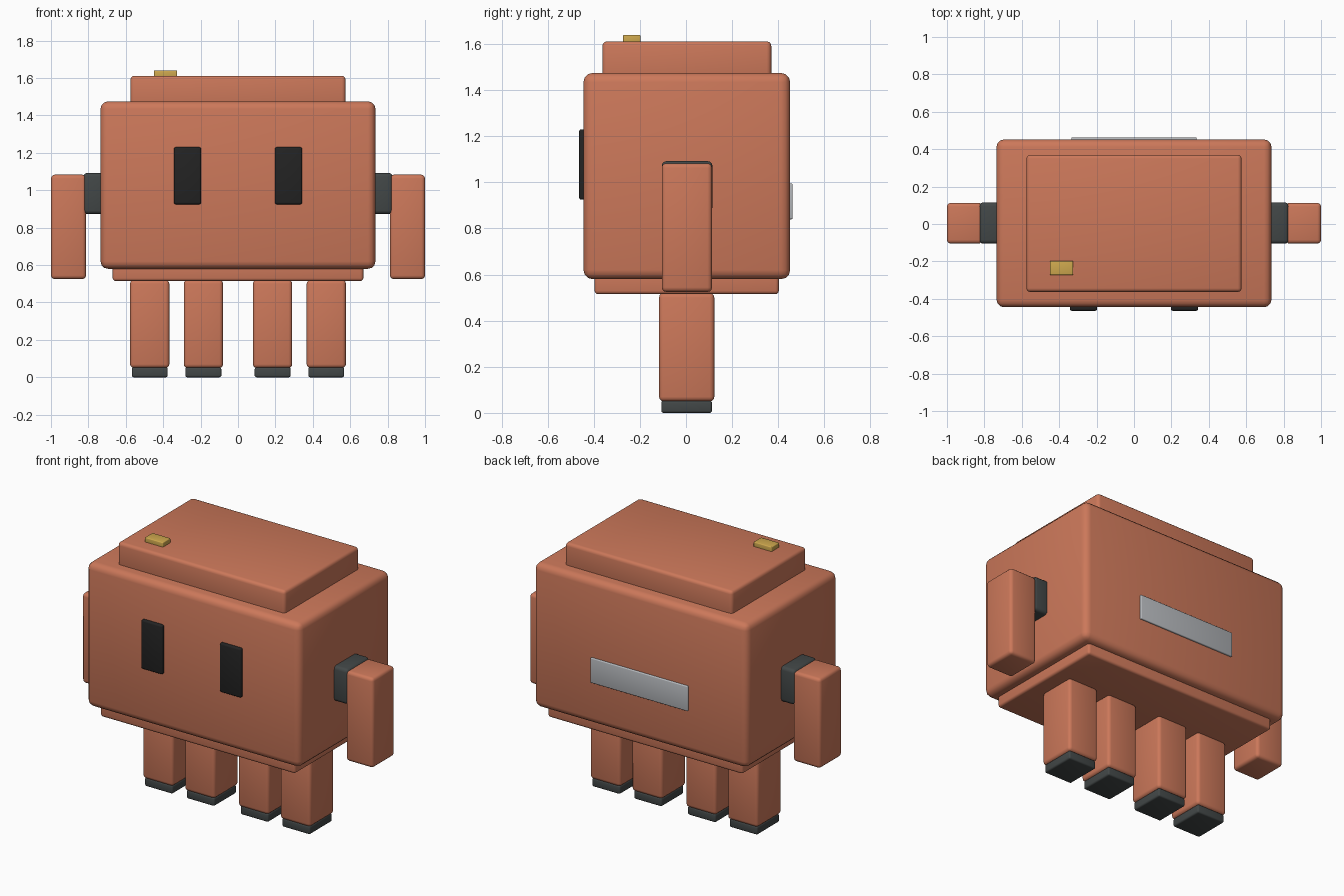
import bpy, bmesh, math
from mathutils import Vector

default = bpy.data.objects.get("Cube")
if default:
    bpy.data.objects.remove(default, do_unlink=True)


def srgb(r, g, b):
    """8-bit sRGB to a linear RGBA tuple."""
    lin = [((c / 255 + 0.055) / 1.055) ** 2.4 for c in (r, g, b)]
    return (*lin, 1.0)


def material(name, colour):
    mat = bpy.data.materials.new(name)
    mat.use_nodes = True
    mat.diffuse_color = colour
    mat.node_tree.nodes["Principled BSDF"].inputs["Base Color"].default_value = colour
    return mat


clay = material("clay orange", srgb(204, 120, 90))
dark = material("dark grey", srgb(66, 71, 71))
black = material("eye black", srgb(35, 35, 35))
gold = material("brass", srgb(206, 168, 78))
silver = material("silver", srgb(182, 185, 189))


def box(name, x, y, z, mat, radius):
    """Rounded box spanning the (low, high) ranges x, y and z."""
    low, high = (Vector(c) for c in zip(x, y, z))
    bm = bmesh.new()
    bmesh.ops.create_cube(bm, size=1)
    bmesh.ops.scale(bm, vec=high - low, verts=bm.verts)
    bmesh.ops.bevel(bm, geom=bm.edges[:], offset=radius, segments=3,
                    profile=0.5, affect='EDGES', clamp_overlap=True)
    mesh = bpy.data.meshes.new(name)
    bm.to_mesh(mesh)
    bm.free()
    mesh.materials.append(mat)
    mesh.shade_smooth()
    mesh.set_sharp_from_angle(angle=math.radians(40))
    obj = bpy.data.objects.new(name, mesh)
    obj.location = (low + high) / 2
    bpy.context.collection.objects.link(obj)
    return obj


def pair(name, x, y, z, mat, radius):
    """The same box on the left (+x) and mirrored on the right."""
    box("left_" + name, x, y, z, mat, radius)
    box("right_" + name, (-x[1], -x[0]), y, z, mat, radius)


# Body: main block, lid on top, base plate below
box("body", (-0.735, 0.735), (-0.445, 0.452), (0.58, 1.475), clay, 0.04)
box("lid", (-0.575, 0.575), (-0.363, 0.37), (1.42, 1.612), clay, 0.02)
box("base_plate", (-0.67, 0.67), (-0.397, 0.403), (0.515, 0.64), clay, 0.015)

# Face, back panel and the small tab on the lid
pair("eye", (0.197, 0.343), (-0.464, -0.42), (0.925, 1.23), black, 0.01)
box("back_panel", (-0.335, 0.335), (0.43, 0.463), (0.84, 0.995), silver, 0.005)
box("lid_tab", (-0.45, -0.325), (-0.273, -0.197), (1.6, 1.64), gold, 0.005)

# Arms on dark shoulder blocks
pair("shoulder", (0.7, 0.827), (-0.105, 0.115), (0.873, 1.092), dark, 0.02)
pair("arm", (0.812, 1.0), (-0.105, 0.113), (0.525, 1.083), clay, 0.02)

# Four legs in a row, each with a dark foot
for name, centre in (("inner", 0.185), ("outer", 0.472)):
    pair(name + "_leg", (centre - 0.105, centre + 0.105), (-0.117, 0.123),
         (0.05, 0.52), clay, 0.02)
    pair(name + "_foot", (centre - 0.096, centre + 0.096), (-0.107, 0.113),
         (0.0, 0.053), dark, 0.01)
